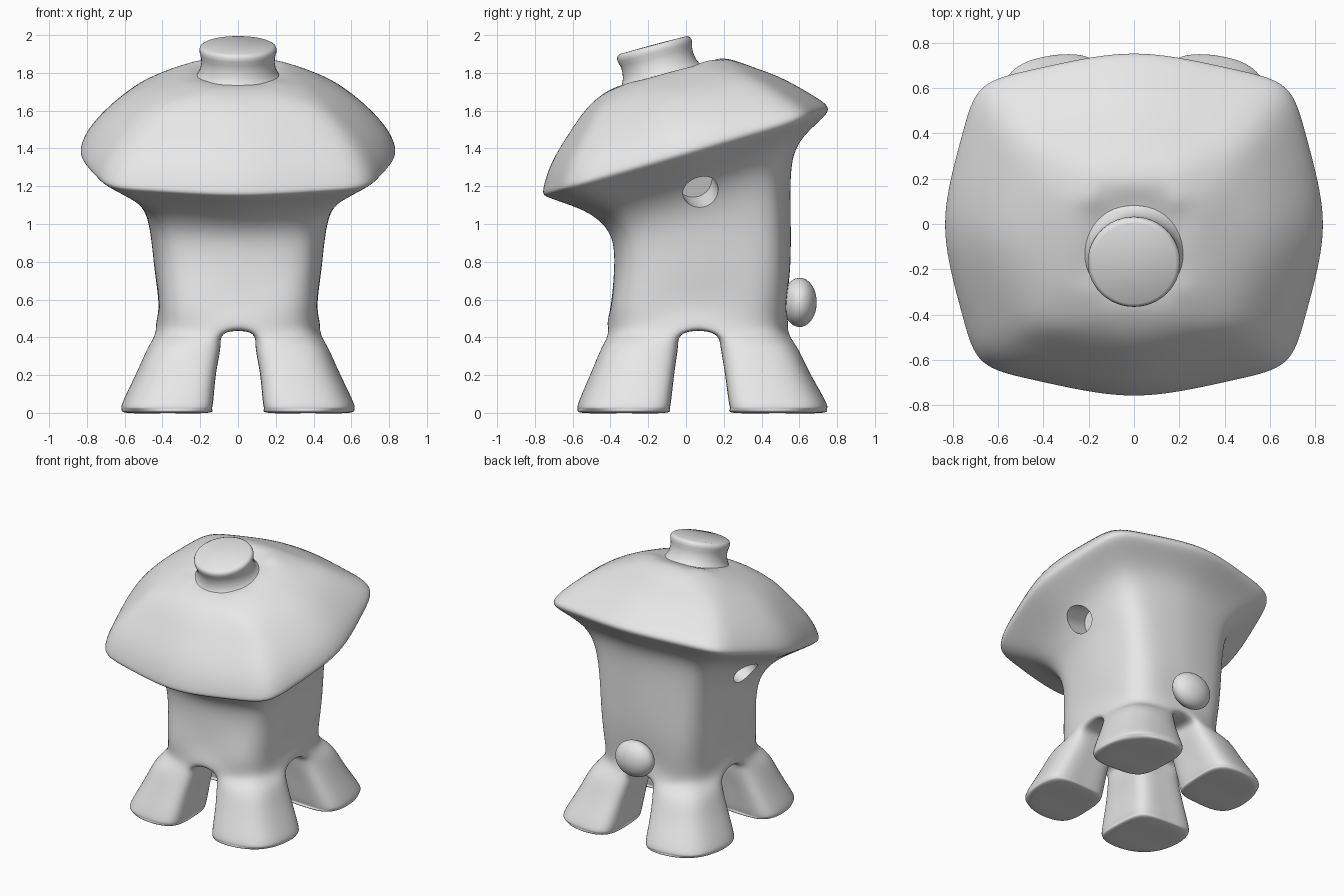
import bpy, bmesh, math
from mathutils import Vector

if "Cube" in bpy.data.objects:
    bpy.data.objects.remove(bpy.data.objects["Cube"])

grey = bpy.data.materials.new("light grey")
grey.diffuse_color = (0.8, 0.8, 0.8, 1)
grey.use_nodes = True
grey.node_tree.nodes["Principled BSDF"].inputs["Base Color"].default_value = grey.diffuse_color

U = [-1, -0.6, -0.17, 0.17, 0.6, 1]          # lattice lines across the body


def squircle(u, v, p):
    m = max(abs(u), abs(v))
    if m == 0:
        return 0.0, 0.0
    s = m / (abs(u) ** p + abs(v) ** p) ** (1 / p)
    return u * s, v * s


def border(n):
    return ([(i, 0) for i in range(n)] + [(n, j) for j in range(n)]
            + [(i, n) for i in range(n, 0, -1)] + [(0, j) for j in range(n, 0, -1)])


def make_object(name, bm):
    bmesh.ops.recalc_face_normals(bm, faces=bm.faces[:])
    me = bpy.data.meshes.new(name)
    bm.to_mesh(me)
    bm.free()
    ob = bpy.data.objects.new(name, me)
    bpy.context.collection.objects.link(ob)
    me.materials.append(grey)
    return ob


def smooth(ob, angle):
    bpy.ops.object.select_all(action='DESELECT')
    ob.select_set(True)
    bpy.context.view_layer.objects.active = ob
    bpy.ops.object.shade_smooth_by_angle(angle=math.radians(angle))


bm = bmesh.new()


def level(spec, keys):
    yf, zf, yb, zb, hx, p, bow = spec
    out = {}
    for i, j in keys:
        a, b = squircle(U[i], U[j], p)
        if (i in (1, 4)) != (j in (1, 4)):       # bowed sides
            a, b = a * bow, b * bow
        t = (b + 1) / 2
        out[i, j] = bm.verts.new((a * hx, yf + (yb - yf) * t, zf + (zb - zf) * t))
    return out


def bridge(low, high, keys):
    for a, b in zip(keys, keys[1:] + keys[:1]):
        bm.faces.new((low[a], low[b], high[b], high[a]))


def cells(pts, n, skip=lambda i, j: False):
    for i in range(n):
        for j in range(n):
            if not skip(i, j):
                bm.faces.new((pts[i, j], pts[i + 1, j], pts[i + 1, j + 1], pts[i, j + 1]))


# Body and cap: front y, front z, back y, back z, half width, squareness, side bow
levels = [
    (-0.40, 0.55, 0.53, 0.55, 0.42, 3.8, 1),
    (-0.38, 0.74, 0.55, 0.78, 0.44, 3.7, 0.99),
    (-0.39, 0.92, 0.55, 1.13, 0.475, 3.6, 0.985),
    (-0.47, 1.03, 0.565, 1.355, 0.56, 3.4, 0.98),
    (-0.58, 1.092, 0.63, 1.475, 0.68, 3.3, 0.97),
    (-0.715, 1.142, 0.71, 1.555, 0.795, 3.3, 0.965),
    (-0.745, 1.19, 0.74, 1.615, 0.82, 3.3, 0.965),
    (-0.70, 1.33, 0.66, 1.68, 0.765, 3.2, 0.965),
    (-0.60, 1.50, 0.50, 1.77, 0.635, 3, 0.97),
    (-0.50, 1.635, 0.35, 1.83, 0.475, 3, 0.98),
    (-0.38, 1.72, 0.20, 1.875, 0.29, 3, 1),
]
everything = [(i, j) for i in range(6) for j in range(6)]
edge = border(5)

# Underside, open where the four legs join
plate = level((-0.405, 0.43, 0.535, 0.43, 0.43, 3.8, 1),
              [k for k in everything if not (k[0] in (1, 4) and k[1] in (1, 4))])
cells(plate, 5, lambda i, j: i != 2 and j != 2)
prev = plate
for n, spec in enumerate(levels):
    cur = level(spec, everything if n == len(levels) - 1 else edge)
    bridge(prev, cur, edge)
    prev = cur
cells(prev, 5)

# Legs: z, inner x, outer x, front outer/inner y, back inner/outer y
leg_levels = [
    (0.35, 0.095, 0.468, -0.438, -0.045, 0.185, 0.58),
    (0.21, 0.12, 0.532, -0.497, -0.066, 0.21, 0.65),
    (0.06, 0.135, 0.602, -0.56, -0.083, 0.23, 0.732),
    (0.02, 0.142, 0.608, -0.565, -0.09, 0.237, 0.738),
    (0.0, 0.165, 0.58, -0.54, -0.115, 0.26, 0.712),
]
foot = [(i, j) for i in range(3) for j in range(3)]
for sx in (0, 3):
    for sy in (0, 3):
        ox, oy = (1 if sx else -1), (1 if sy else -1)      # outward signs
        prev = {k: plate[sx + k[0], sy + k[1]] for k in border(2)}
        for n, (z, xi, xo, fo, fi, bi, bo) in enumerate(leg_levels):
            x0, x1 = (xi, xo) if sx else (-xo, -xi)
            y0, y1 = (bi, bo) if sy else (fo, fi)
            cur = {}
            for i, j in (foot if n == len(leg_levels) - 1 else border(2)):
                a, b = squircle(i - 1, j - 1, 4)
                if a * ox > 0 and b * oy > 0:              # cut the outer corner
                    a, b = a * 0.84, b * 0.84
                elif a * ox * b * oy < 0:                  # side corners stay fuller
                    a, b = a * 1.05, b * 1.05
                cur[i, j] = bm.verts.new(((x0 + x1) / 2 + a * (x1 - x0) / 2,
                                          (y0 + y1) / 2 + b * (y1 - y0) / 2, z))
            bridge(cur, prev, border(2))
            prev = cur
        cells(prev, 2)

body = make_object("body_with_cap_and_legs", bm)
sub = body.modifiers.new("smooth", 'SUBSURF')
sub.levels = sub.render_levels = 3

# Push the cage out until the smoothed surface passes near the planned points
target = [v.co.copy() for v in body.data.vertices]
for _ in range(6):
    dg = bpy.context.evaluated_depsgraph_get()
    dg.update()
    ev = body.evaluated_get(dg).data
    got = [ev.vertices[i].co.copy() for i in range(len(target))]
    for v, t, g in zip(body.data.vertices, target, got):
        v.co += t - g
    body.data.update()
    body.update_tag()
    bpy.context.view_layer.update()

# Round pits on both sides, under the cap
cutters = []
for s in (-1, 1):
    axis = Vector((s, 0.2, -0.34)).normalized()
    c = bmesh.new()
    bmesh.ops.create_cone(c, cap_ends=True, segments=40, radius1=0.095, radius2=0.095, depth=0.34)
    cutter = make_object("pit_cutter", c)
    cutter.location = (s * 0.53, 0.075, 1.178)
    cutter.rotation_mode = 'QUATERNION'
    cutter.rotation_quaternion = axis.to_track_quat('Z', 'Y')
    cutter.hide_render = True
    cutters.append(cutter)
    cut = body.modifiers.new("pit", 'BOOLEAN')
    cut.operation = 'DIFFERENCE'
    cut.solver = 'EXACT'
    cut.object = cutter
bpy.context.view_layer.update()
bpy.context.view_layer.objects.active = body
for m in [m.name for m in body.modifiers]:
    bpy.ops.object.modifier_apply(modifier=m)
for c in cutters:
    bpy.data.objects.remove(c)
smooth(body, 40)

# Flared chimney stub on the cap
bm = bmesh.new()
profile = [(0.28, -0.04), (0.24, -0.015), (0.214, 0.01), (0.2, 0.04), (0.194, 0.075),
           (0.196, 0.105), (0.203, 0.13), (0.204, 0.148), (0.198, 0.162), (0.184, 0.17), (0, 0.172)]
verts = [bm.verts.new((r, 0, h)) for r, h in profile]
edges = [bm.edges.new(p) for p in zip(verts, verts[1:])]
bmesh.ops.spin(bm, geom=verts + edges, cent=(0, 0, 0), axis=(0, 0, 1),
               angle=2 * math.pi, steps=48, use_duplicate=False)
bmesh.ops.remove_doubles(bm, verts=bm.verts[:], dist=0.0005)
stub = make_object("chimney_stub", bm)
stub.location = (0, -0.13, 1.783)
stub.rotation_euler = (math.radians(15), 0, 0)
smooth(stub, 50)

# Ball tail at the back
bm = bmesh.new()
bmesh.ops.create_uvsphere(bm, u_segments=40, v_segments=24, radius=1)
bmesh.ops.scale(bm, vec=(0.15, 0.09, 0.13), verts=bm.verts[:])
bmesh.ops.translate(bm, vec=(0, 0.602, 0.585), verts=bm.verts[:])
smooth(make_object("tail_ball", bm), 60)
